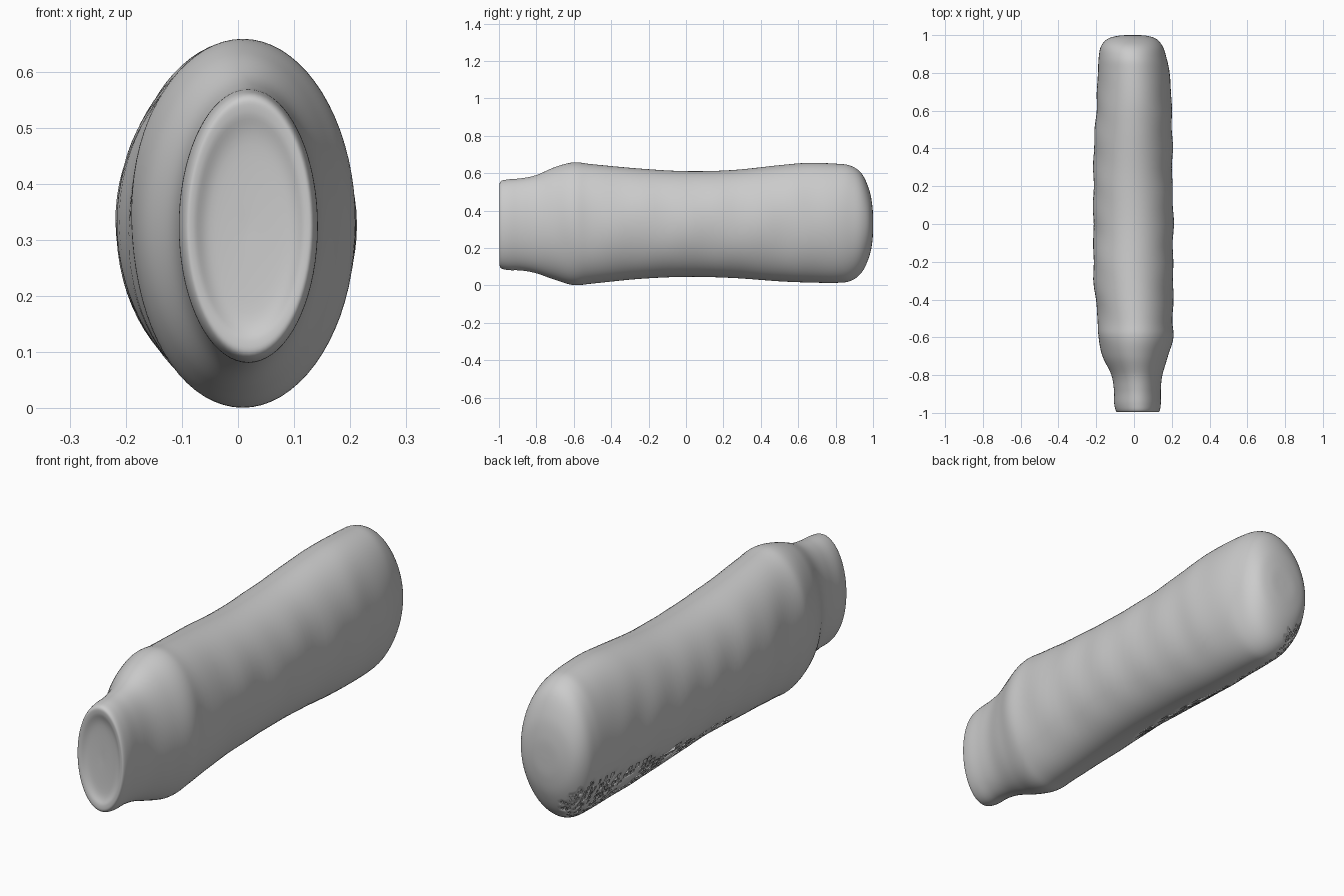
import bpy, bmesh, math, random

if "Cube" in bpy.data.objects:
    bpy.data.objects.remove(bpy.data.objects["Cube"])

random.seed(4)
SIDES = 72
STEPS = 6

# stations along the length: y, x min, x max, z min, z max
STATIONS = [
    (-0.975, 0.012, 0.020, 0.31, 0.33),
    (-0.980, -0.05, 0.09, 0.17, 0.47),
    (-0.995, -0.08, 0.12, 0.12, 0.53),
    (-0.990, -0.095, 0.135, 0.093, 0.557),
    (-0.95, -0.105, 0.142, 0.082, 0.567),
    (-0.88, -0.106, 0.142, 0.08, 0.573),
    (-0.80, -0.120, 0.150, 0.065, 0.59),
    (-0.70, -0.165, 0.180, 0.03, 0.633),
    (-0.60, -0.190, 0.207, 0.002, 0.658),
    (-0.50, -0.193, 0.207, 0.01, 0.648),
    (-0.25, -0.215, 0.207, 0.035, 0.625),
    (0.00, -0.214, 0.208, 0.046, 0.611),
    (0.25, -0.216, 0.203, 0.04, 0.617),
    (0.50, -0.207, 0.202, 0.022, 0.643),
    (0.65, -0.198, 0.199, 0.016, 0.655),
    (0.80, -0.191, 0.188, 0.014, 0.651),
    (0.88, -0.187, 0.172, 0.024, 0.640),
    (0.94, -0.175, 0.152, 0.07, 0.597),
    (0.98, -0.140, 0.118, 0.155, 0.51),
    (0.997, -0.080, 0.065, 0.24, 0.42),
    (1.00, -0.012, 0.005, 0.32, 0.34),
]


def catmull(a, b, c, d, t):
    return 0.5 * (2 * b + (c - a) * t + (2 * a - 5 * b + 4 * c - d) * t * t
                  + (3 * b - a - 3 * c + d) * t ** 3)


def smooth_stations():
    rows = []
    n = len(STATIONS)
    for i in range(n - 1):
        p = [STATIONS[max(0, min(n - 1, i + k))] for k in (-1, 0, 1, 2)]
        for s in range(STEPS):
            rows.append([catmull(*v, s / STEPS) for v in zip(*p)])
    rows.append(list(STATIONS[-1]))
    return rows


def ripple(y, a):
    # soft diagonal folds, fading out at the ends
    fade = max(0.0, min(1.0, (0.85 - abs(y)) / 0.25))
    return fade * (0.010 * math.sin(31 * y + 2.5 * math.sin(a) + 1.5 * math.cos(a))
                   + 0.007 * math.sin(17 * y - 3 * math.sin(a) + 1.0)) * abs(math.cos(a))


bm = bmesh.new()

# lofted oval rings
rings = []
for y, x0, x1, z0, z1 in smooth_stations():
    ring = []
    for k in range(SIDES):
        a = math.tau * k / SIDES
        r = 1 + 1.2 * ripple(y, a)
        ring.append(bm.verts.new(((x0 + x1) / 2 + (x1 - x0) / 2 * r * math.cos(a), y,
                                  (z0 + z1) / 2 + (z1 - z0) / 2 * math.sin(a))))
    rings.append(ring)
for lo, hi in zip(rings, rings[1:]):
    for k in range(SIDES):
        j = (k + 1) % SIDES
        bm.faces.new((lo[k], lo[j], hi[j], hi[k]))
bm.faces.new(rings[0])
bm.faces.new(rings[-1])
bmesh.ops.recalc_face_normals(bm, faces=bm.faces)
for f in bm.faces:
    f.smooth = True

# rough broken patch on the lower left side near the back
patch = []
for f in bm.faces:
    c = f.calc_center_median()
    if -0.1 < c.y < 0.97 and c.x < -0.05 and c.z < 0.15 + 0.08 * max(0, c.y):
        if random.random() < 0.5:
            patch.append(f)
bmesh.ops.inset_individual(bm, faces=patch, thickness=0.0005, depth=-0.004)
for f in patch:
    f.smooth = False

mesh = bpy.data.meshes.new("body")
bm.to_mesh(mesh)
bm.free()
body = bpy.data.objects.new("body", mesh)
bpy.context.collection.objects.link(body)
